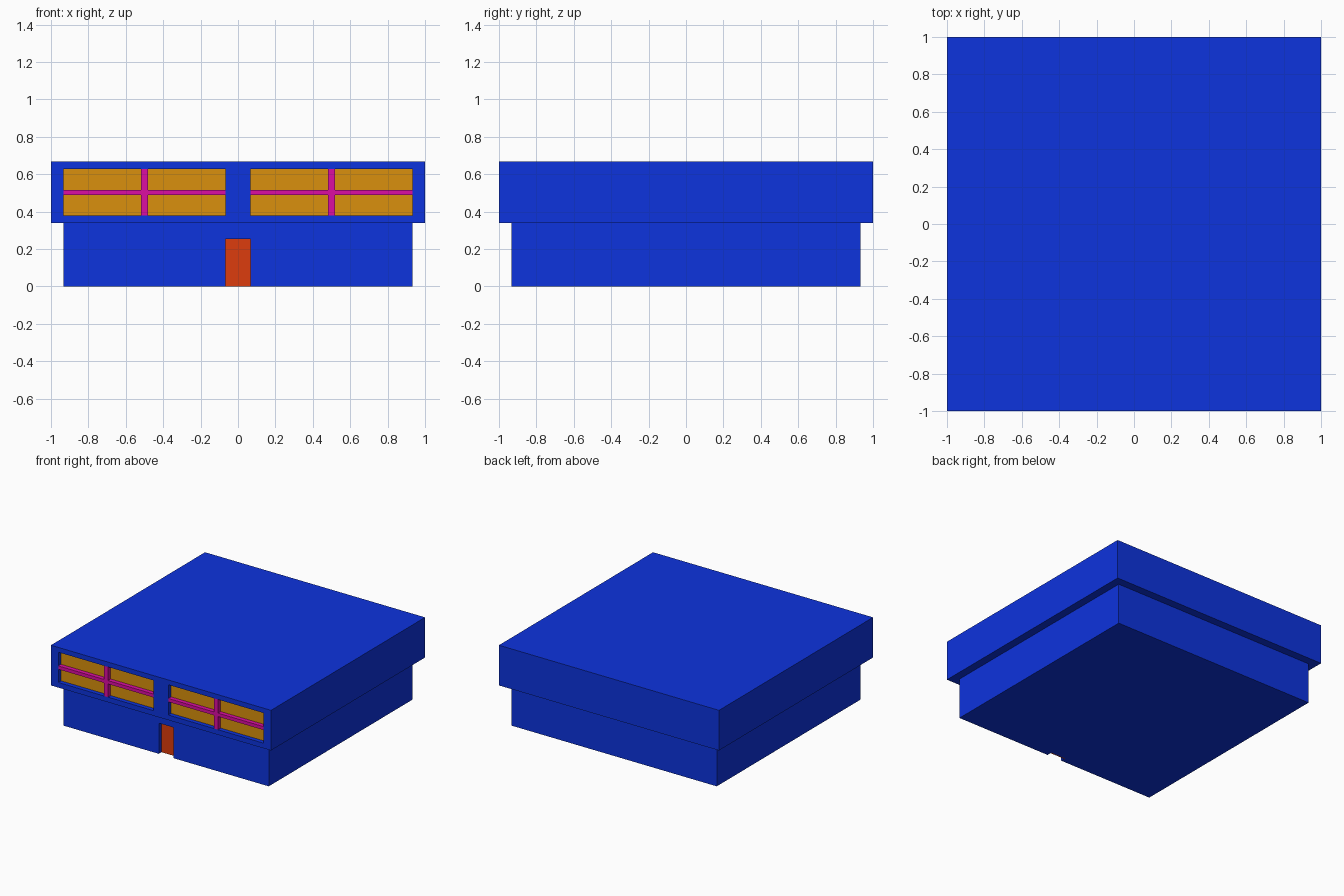
import bpy

if "Cube" in bpy.data.objects:
    bpy.data.objects.remove(bpy.data.objects["Cube"])


def material(name, rgb):
    m = bpy.data.materials.new(name)
    m.diffuse_color = (*rgb, 1)
    m.use_nodes = True
    m.node_tree.nodes["Principled BSDF"].inputs["Base Color"].default_value = m.diffuse_color
    return m


BLUE = material("blue", (0.004, 0.033, 0.73))
AMBER = material("amber", (0.70, 0.28, 0.004))
PINK = material("pink", (0.72, 0.004, 0.36))
RED = material("red", (0.72, 0.045, 0.004))


def box(name, x, y, z, mat=None):
    """Box spanning the (min, max) pairs x, y, z."""
    bpy.ops.mesh.primitive_cube_add(size=1, location=[sum(r) / 2 for r in (x, y, z)])
    ob = bpy.context.object
    ob.name = name
    ob.scale = [r[1] - r[0] for r in (x, y, z)]
    bpy.ops.object.transform_apply(location=True, rotation=False, scale=True)
    if mat:
        ob.data.materials.append(mat)
    return ob


def cut(body, name, x, y, z):
    """Recess a box-shaped opening into a body."""
    cutter = box(name, x, y, z, BLUE)
    cutter.hide_render = True
    cutter.display_type = 'WIRE'
    mod = body.modifiers.new(name, 'BOOLEAN')
    mod.operation = 'DIFFERENCE'
    mod.solver = 'EXACT'
    mod.object = cutter


HALF, STEP, TOP = 0.933, 0.338, 0.668
RECESS, PANEL = 0.035, 0.01

# Ground floor and overhanging upper floor
lower = box("ground_floor", (-HALF, HALF), (-HALF, HALF), (0, STEP), BLUE)
upper = box("upper_floor", (-1, 1), (-1, 1), (STEP, TOP), BLUE)

# Recessed door
back = -HALF + RECESS
cut(lower, "door_cutter", (-0.067, 0.067), (-1.1, back + PANEL), (-0.1, 0.252))
box("door", (-0.067, 0.067), (back, back + PANEL), (0, 0.252), RED)

# Recessed windows with crossing bars
Z0, Z1 = 0.38, 0.628
BAR_LOW, BAR_HIGH = 0.488, 0.516
back = -1 + RECESS
for side, x0, x1 in (("left", -HALF, -0.067), ("right", 0.067, HALF)):
    mid = (x0 + x1) / 2
    cut(upper, side + "_window_cutter", (x0, x1), (-1.1, back + PANEL), (Z0, Z1))
    box(side + "_window_glass", (x0, x1), (back, back + PANEL), (Z0, Z1), AMBER)
    box(side + "_window_crossbar", (x0, x1), (-1, back), (BAR_LOW, BAR_HIGH), PINK)
    for part, a, b in (("lower", Z0, BAR_LOW), ("upper", BAR_HIGH, Z1)):
        box(f"{side}_window_{part}_bar", (mid - 0.018, mid + 0.018), (-1, back), (a, b), PINK)
